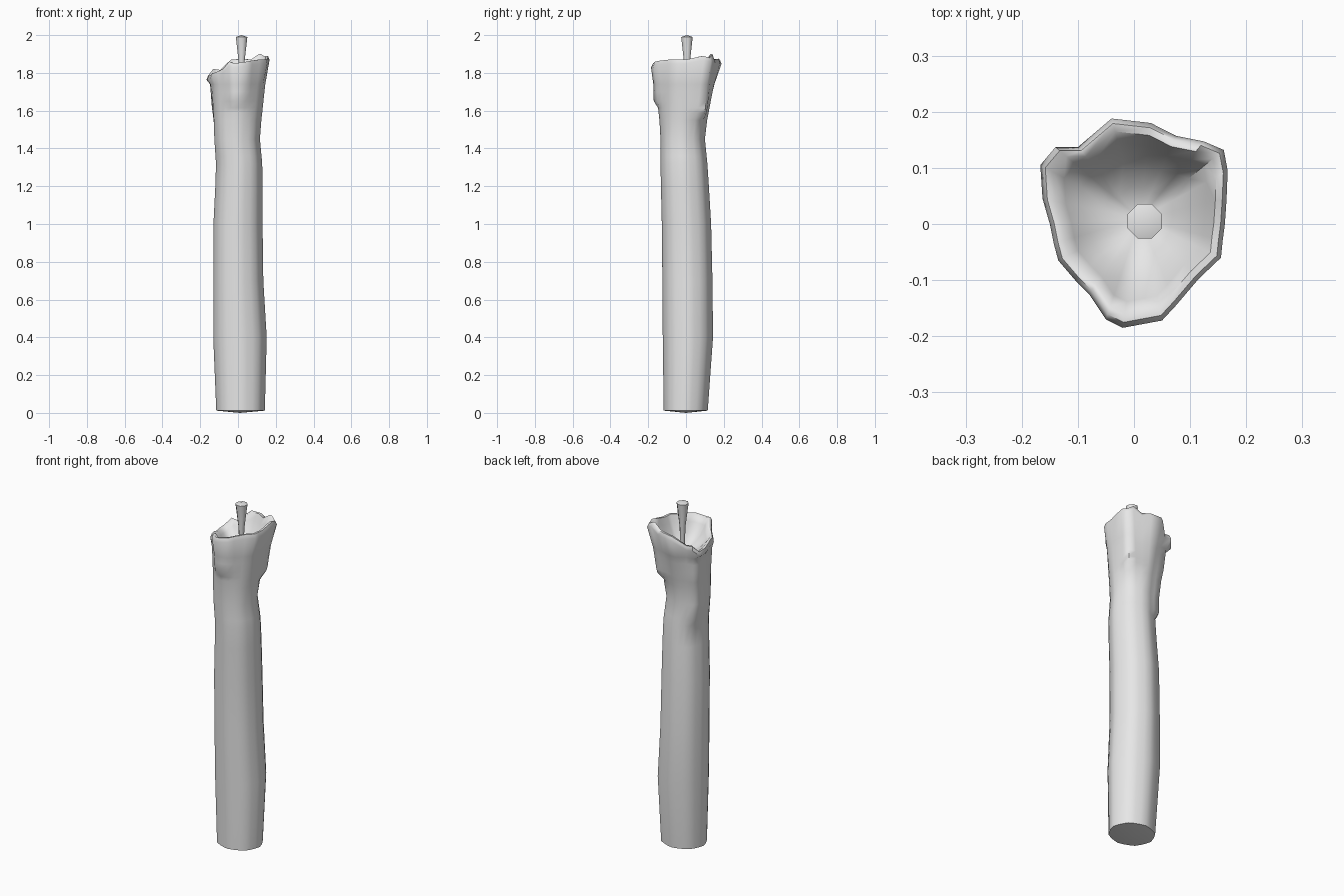
import bpy, bmesh
from math import cos, sin, pi, exp, radians
from mathutils import Vector

cube = bpy.data.objects.get("Cube")
if cube:
    bpy.data.objects.remove(cube, do_unlink=True)

wax = bpy.data.materials.new("grey_wax")
wax.use_nodes = True
wax.diffuse_color = (0.8, 0.8, 0.8, 1)
wax.node_tree.nodes["Principled BSDF"].inputs["Base Color"].default_value = (0.8, 0.8, 0.8, 1)


def loft(name, rings, start, end, sharp):
    """Bridge closed rings of points and close both ends to a middle point."""
    bm = bmesh.new()
    rows = [[bm.verts.new(p) for p in ring] for ring in rings]
    n = len(rows[0])
    for a, b in zip(rows, rows[1:]):
        for i in range(n):
            j = (i + 1) % n
            bm.faces.new((a[i], a[j], b[j], b[i]))
    for row, tip in ((rows[0], start), (rows[-1], end)):
        centre = bm.verts.new(tip)
        for i in range(n):
            bm.faces.new((row[i], row[(i + 1) % n], centre))
    bmesh.ops.recalc_face_normals(bm, faces=bm.faces)
    mesh = bpy.data.meshes.new(name)
    bm.to_mesh(mesh)
    bm.free()
    obj = bpy.data.objects.new(name, mesh)
    bpy.context.collection.objects.link(obj)
    mesh.materials.append(wax)
    bpy.ops.object.select_all(action='DESELECT')
    obj.select_set(True)
    bpy.context.view_layer.objects.active = obj
    bpy.ops.object.shade_smooth_by_angle(angle=radians(sharp))
    return obj


N = 24

# Shaft extents by height: z, x min, x max, y min, y max
shaft = [
    (0.012, -.115, .142, -.118, .115),
    (0.4, -.131, .152, -.123, .143),
    (0.7, -.131, .134, -.125, .14),
    (1.0, -.13, .13, -.128, .133),
    (1.3, -.115, .13, -.135, .115),
    (1.45, -.125, .116, -.135, .1),
    (1.6, -.125, .12, -.135, .105),
    (1.9, -.125, .12, -.135, .105),
]

# Uneven melted rim, counterclockwise from the +x side
rim = [Vector(p) for p in (
    (.162, 0, 1.87), (.165, .045, 1.88), (.167, .095, 1.89), (.16, .132, 1.88),
    (.125, .147, 1.9), (.075, .157, 1.87), (.03, .18, 1.875), (-.04, .188, 1.87),
    (-.1, .137, 1.815), (-.14, .137, 1.82), (-.167, .105, 1.785), (-.163, .045, 1.785),
    (-.15, 0, 1.79), (-.143, -.035, 1.8), (-.135, -.065, 1.8), (-.105, -.1, 1.81),
    (-.08, -.125, 1.825), (-.05, -.17, 1.86), (-.02, -.185, 1.85), (.05, -.172, 1.86),
    (.075, -.145, 1.865), (.115, -.098, 1.87), (.155, -.06, 1.87), (.158, -.03, 1.87))]

# Wax drips: angle, lower end, bulge, angular width
drips = [(142, 1.33, .024, 18), (45, 1.56, .024, 20), (268, 1.62, .022, 20)]


def shaft_point(z, i):
    for a, b in zip(shaft, shaft[1:]):
        if z <= b[0]:
            break
    t = (z - a[0]) / (b[0] - a[0])
    x0, x1, y0, y1 = (p + (q - p) * t for p, q in zip(a[1:], b[1:]))
    ang = 2 * pi * i / N
    # slightly eight-sided cross-section
    octagon = cos(pi / 8) / cos(ang % (pi / 4) - pi / 8)
    r = (1 + octagon) / 2
    return Vector(((x0 + x1) / 2 + (x1 - x0) / 2 * cos(ang) * r,
                   (y0 + y1) / 2 + (y1 - y0) / 2 * sin(ang) * r, z))


def wall_point(z, i):
    """Shaft flaring into the rim, with the drips added."""
    p = shaft_point(z, i)
    t = max(0, (z - 1.48) / .4) ** 1.25
    p = p.lerp(Vector((rim[i].x, rim[i].y, z)), min(t, 1))
    deg = 360 * i / N
    for angle, low, bulge, width in drips:
        rise = min(max((z - low) / .03, 0), 1)
        fade = min(max((1.82 - z) / .2, 0), 1)
        off = (deg - angle + 180) % 360 - 180
        push = bulge * rise * fade * exp(-(off / width) ** 2)
        p += Vector((cos(radians(deg)), sin(radians(deg)), 0)) * push
    return p


levels = [0.012, 0.4, 0.7, 1.0, 1.2, 1.32, 1.36, 1.45, 1.55, 1.59, 1.615, 1.65, 1.7, 1.74]
rings = [[wall_point(z, i) for i in range(N)] for z in levels]

# Rounded lip, then the hollow sinking towards the wick
pool = Vector((.01, .01, 1.71))
rings.append([Vector((p.x, p.y, p.z - .022)) for p in rim])
for inward, drop in ((.05, 0), (.13, .004), (.24, .25), (.42, .6), (.68, .88)):
    rings.append([Vector((p.x + (pool.x - p.x) * inward,
                          p.y + (pool.y - p.y) * inward,
                          p.z + (pool.z - p.z) * drop)) for p in rim])
loft("candle_body", rings, (.01, 0, 0), pool, 60)

# Wick: eight-sided, widening upwards, with a shallow domed tip
wick = []
for z, r in ((1.69, .011), (1.85, .016), (1.99, .033)):
    wick.append([(.019 + r * cos(pi * (k + .5) / 4), .005 + r * sin(pi * (k + .5) / 4), z)
                 for k in range(8)])
loft("wick", wick, (.019, .005, 1.69), (.019, .005, 2.0), 50)
